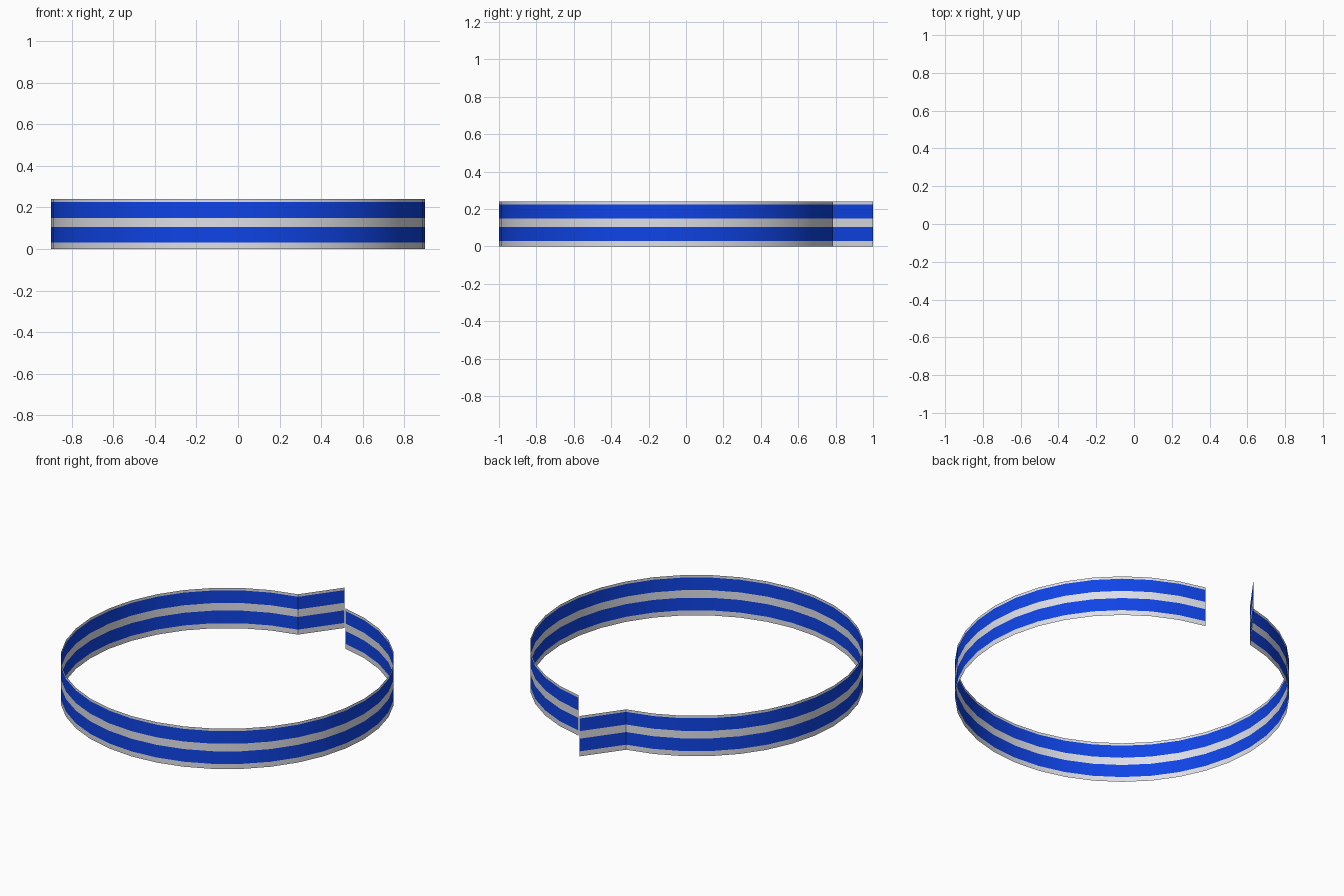
import bpy, bmesh, math

if "Cube" in bpy.data.objects:
    bpy.data.objects.remove(bpy.data.objects["Cube"])

R, CY = 0.9, -0.1                                  # ring radius and centre
LEVELS = [0.0, 0.03, 0.105, 0.15, 0.225, 0.24]     # stripe borders


def material(name, rgb):
    m = bpy.data.materials.new(name)
    m.diffuse_color = (*rgb, 1)
    m.use_nodes = True
    m.node_tree.nodes["Principled BSDF"].inputs["Base Color"].default_value = m.diffuse_color
    return m


white = material("pale grey", (0.76, 0.77, 0.83))
blue = material("bright blue", (0.005, 0.06, 0.83))

# Outline: loose flap end, then 36-sided circle open across the back
path = [(0.0, 1.0)]
for deg in range(100, 441, 10):
    a = math.radians(deg)
    path.append((R * math.cos(a), CY + R * math.sin(a)))

# Striped band: paper-thin sheet raised along the outline
bm = bmesh.new()
rows = [[bm.verts.new((x, y, z)) for x, y in path] for z in LEVELS]
for i, (low, high) in enumerate(zip(rows, rows[1:])):
    for j in range(len(path) - 1):
        f = bm.faces.new((low[j], low[j + 1], high[j + 1], high[j]))
        f.material_index = i % 2                   # alternate the stripes
mesh = bpy.data.meshes.new("striped_band")
bm.to_mesh(mesh)
bm.free()
mesh.materials.append(white)
mesh.materials.append(blue)
band = bpy.data.objects.new("striped_band", mesh)
bpy.context.collection.objects.link(band)

# Smooth ring, sharp crease at the flap
bpy.context.view_layer.objects.active = band
band.select_set(True)
bpy.ops.object.shade_smooth_by_angle(angle=math.radians(30))
